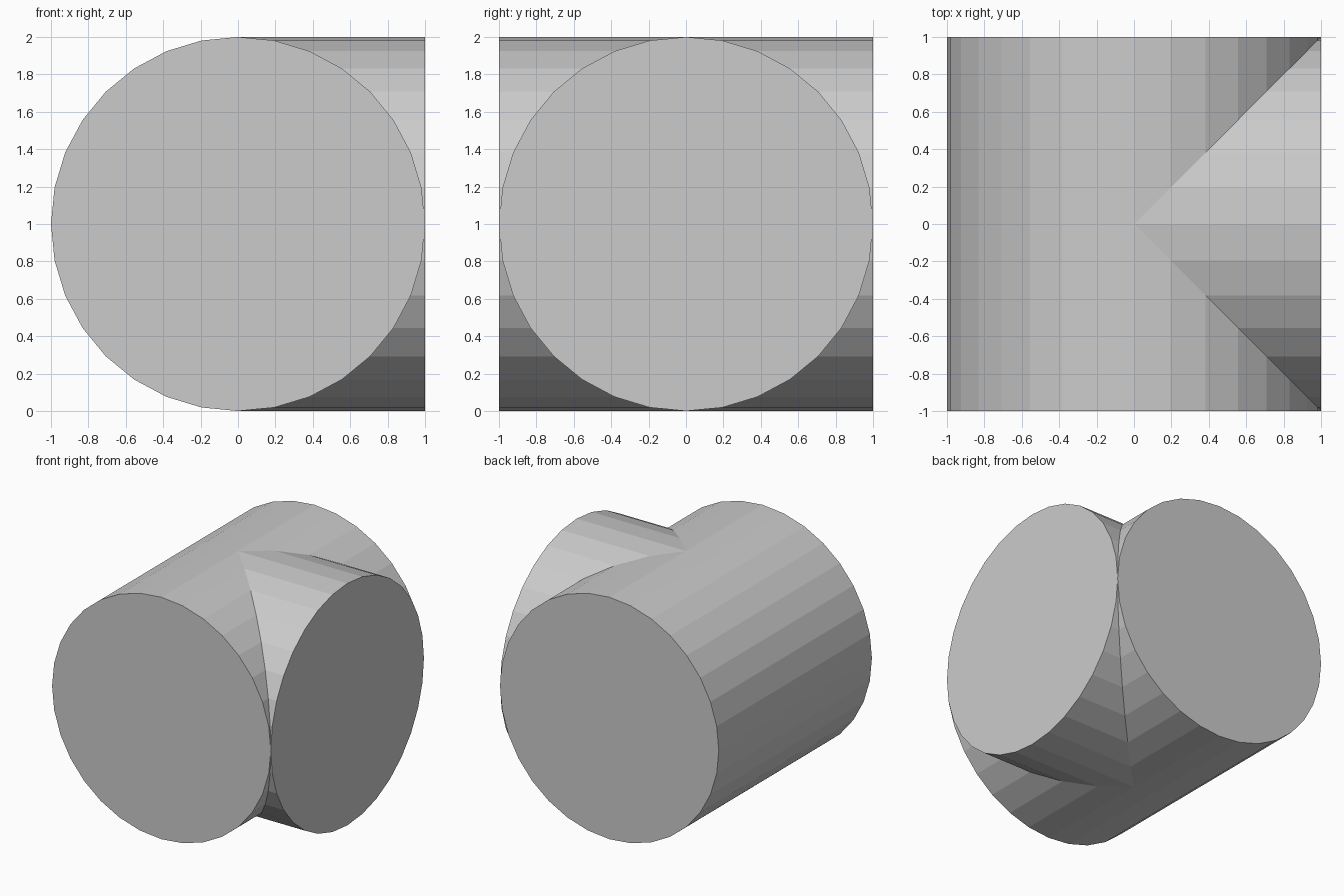
import bpy, bmesh, math

if "Cube" in bpy.data.objects:
    bpy.data.objects.remove(bpy.data.objects["Cube"])

SIDES = 32
ring = [(round(math.cos(math.tau * i / SIDES), 6),
         round(math.sin(math.tau * i / SIDES), 6)) for i in range(SIDES)]
bm = bmesh.new()


def arm(end_point, seam_point):
    """Capped tube running from a flat round end to its mitred seam."""
    end = [bm.verts.new(end_point(c, 1 + s)) for c, s in ring]
    seam = [bm.verts.new(seam_point(c, 1 + s)) for c, s in ring]
    bm.faces.new(end)
    for i in range(SIDES):
        j = (i + 1) % SIDES
        bm.faces.new((end[i], end[j], seam[j], seam[i]))


# Main cylinder along y: front and back halves, cut back where the branch joins
for side in (-1, 1):
    arm(lambda c, z: (c, side, z), lambda c, z: (c, side * max(c, 0), z))

# Side branch of equal radius along +x
arm(lambda c, z: (1, c, z), lambda c, z: (abs(c), c, z))

# Weld the seams and tidy the faces that taper to a point
bmesh.ops.remove_doubles(bm, verts=bm.verts, dist=1e-4)
# Merge the split flat strips on the plain side of the main cylinder
middle = [e for e in bm.edges
          if all(abs(v.co.y) < 1e-5 and v.co.x < 1e-5 for v in e.verts)]
bmesh.ops.dissolve_edges(bm, edges=middle, use_verts=False)
bmesh.ops.recalc_face_normals(bm, faces=bm.faces)

mesh = bpy.data.meshes.new("tee_joint")
bm.to_mesh(mesh)
bm.free()
bpy.context.collection.objects.link(bpy.data.objects.new("tee_joint", mesh))
